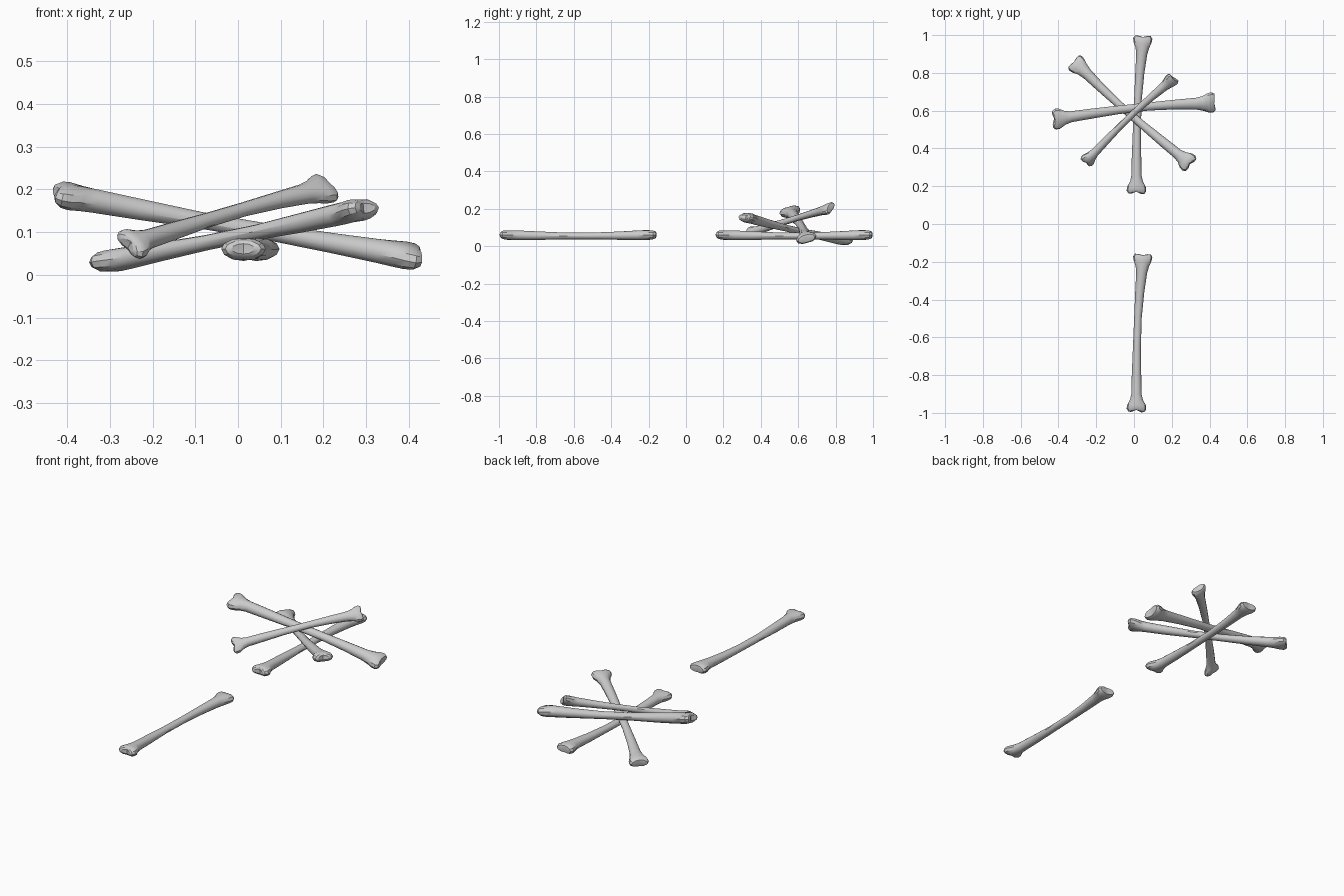
import bpy, bmesh, math
from mathutils import Vector, Matrix

if "Cube" in bpy.data.objects:
    bpy.data.objects.remove(bpy.data.objects["Cube"])

LENGTH = 0.84
SIDES = 12

# Long bone profile: (y, sideways bow, half width, half thickness, notch depth)
RINGS = [
    (-0.418, 0.000, 0.027, 0.012, 0.012),
    (-0.416, 0.000, 0.042, 0.020, 0.013),
    (-0.402, 0.000, 0.052, 0.027, 0.006),
    (-0.382, 0.000, 0.050, 0.029, 0.0),
    (-0.352, -0.001, 0.034, 0.027, 0.0),
    (-0.322, -0.003, 0.027, 0.026, 0.0),
    (-0.220, -0.007, 0.025, 0.023, 0.0),
    (-0.080, -0.011, 0.021, 0.018, 0.0),
    (0.080, -0.012, 0.020, 0.018, 0.0),
    (0.220, -0.008, 0.024, 0.022, 0.0),
    (0.320, -0.002, 0.029, 0.026, 0.0),
    (0.355, 0.000, 0.036, 0.028, 0.0),
    (0.382, 0.000, 0.047, 0.029, 0.0),
    (0.404, 0.000, 0.051, 0.027, -0.003),
    (0.418, 0.000, 0.042, 0.020, -0.007),
    (0.418, 0.000, 0.024, 0.012, -0.006),
]


def bone_mesh():
    bm = bmesh.new()
    loops = []
    for y, bow, hw, hz, notch in RINGS:
        loop = []
        flare = max(0, (hw - 0.03) / 0.02)
        sag = -0.006 * (1 - (y / 0.42) ** 2)
        for i in range(SIDES):
            a = 2 * math.pi * i / SIDES
            c, s = math.cos(a), math.sin(a)
            # knuckle ends are slightly waisted between their two lobes
            pinch = 1 - 0.14 * flare * (1 - abs(c)) ** 2
            loop.append(bm.verts.new((bow + hw * c, y + notch * (1 - abs(c)),
                                      sag + hz * s * pinch)))
        loops.append(loop)
    for a, b in zip(loops, loops[1:]):
        for i in range(SIDES):
            j = (i + 1) % SIDES
            bm.faces.new((a[i], a[j], b[j], b[i]))
    for loop, tip in ((loops[0], -0.405), (loops[-1], 0.411)):
        centre = bm.verts.new((0, tip, 0))
        for i in range(SIDES):
            bm.faces.new((loop[i], loop[(i + 1) % SIDES], centre))
    bmesh.ops.recalc_face_normals(bm, faces=bm.faces)
    # smooth surface, with hard ridges along the bone
    for f in bm.faces:
        f.smooth = True
    for e in bm.edges:
        e.smooth = e.calc_face_angle(0) < math.radians(33)
    mesh = bpy.data.meshes.new("bone")
    bm.to_mesh(mesh)
    bm.free()
    return mesh


def place_bone(name, start, end, roll=0, girth=1.0):
    p, q = Vector(start), Vector(end)
    d = q - p
    y = d.normalized()
    x = y.cross(Vector((0, 0, 1))).normalized()
    z = x.cross(y)
    rot = Matrix((x, y, z)).transposed().to_4x4()
    s = d.length / LENGTH
    ob = bpy.data.objects.new(name, MESH)
    bpy.context.collection.objects.link(ob)
    ob.matrix_world = (Matrix.Translation((p + q) / 2) @ rot
                       @ Matrix.Rotation(math.radians(roll), 4, 'Y')
                       @ Matrix.Diagonal((s * girth, s, s * girth, 1)))


MESH = bone_mesh()

# Single bone lying apart from the pile
place_bone("single_bone", (0.012, -0.998, 0.061), (0.047, -0.157, 0.061))

# Pile of four crossed bones
place_bone("pile_bone_bottom", (0.012, 0.157, 0.061), (0.047, 0.998, 0.061))
place_bone("pile_bone_low", (0.305, 0.310, 0.158), (-0.322, 0.862, 0.028))
place_bone("pile_bone_wide", (-0.434, 0.553, 0.192), (0.430, 0.645, 0.040), 15, 1.05)
place_bone("pile_bone_top", (-0.262, 0.322, 0.068), (0.213, 0.776, 0.206), 40, 1.1)
